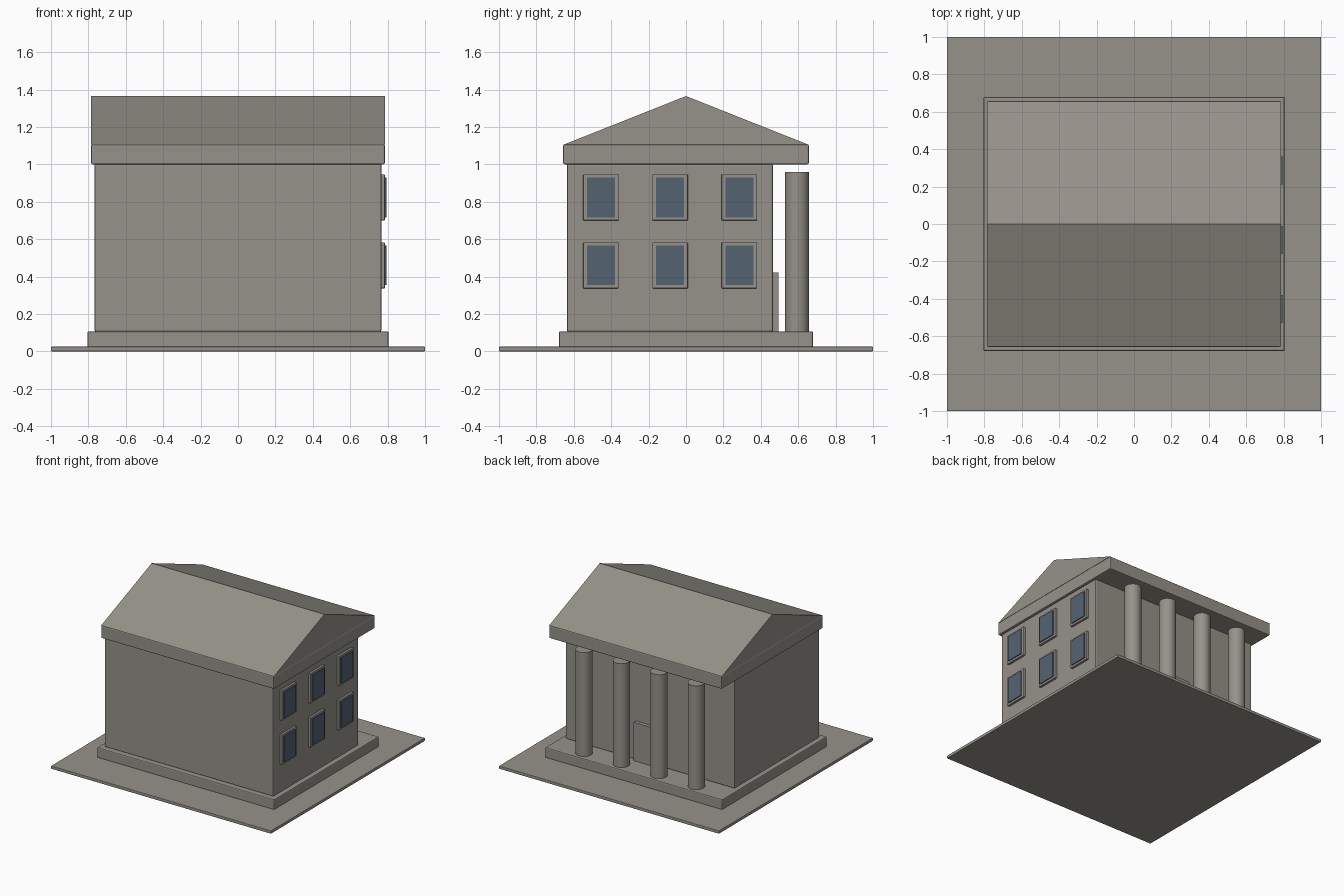
import bpy, bmesh

if "Cube" in bpy.data.objects:
    bpy.data.objects.remove(bpy.data.objects["Cube"])


def material(name, rgb):
    m = bpy.data.materials.new(name)
    m.diffuse_color = (*rgb, 1)
    m.use_nodes = True
    m.node_tree.nodes["Principled BSDF"].inputs["Base Color"].default_value = m.diffuse_color
    return m


stone = material("warm_grey_stone", (0.305, 0.288, 0.252))
glass = material("blue_grey_glass", (0.088, 0.125, 0.170))


def finish(name, bm, mat):
    bmesh.ops.recalc_face_normals(bm, faces=bm.faces)
    me = bpy.data.meshes.new(name)
    bm.to_mesh(me)
    bm.free()
    me.materials.append(mat)
    ob = bpy.data.objects.new(name, me)
    bpy.context.collection.objects.link(ob)
    return ob


def box(name, x, y, z, mat=stone, bevel=0.0):
    """Box from (min, max) ranges, with an optional small chamfer."""
    bm = bmesh.new()
    bmesh.ops.create_cube(bm, size=1)
    for v in bm.verts:
        for i, (lo, hi) in enumerate((x, y, z)):
            v.co[i] = lo if v.co[i] < 0 else hi
    if bevel:
        bmesh.ops.bevel(bm, geom=bm.edges[:], offset=bevel, segments=2,
                        profile=0.5, affect='EDGES')
    return finish(name, bm, mat)


# Base plate, plinth, main block and eaves slab
box("base_plate", (-1, 1), (-1, 1), (0, 0.025), bevel=0.004)
box("plinth", (-0.805, 0.805), (-0.68, 0.68), (0.02, 0.107), bevel=0.008)
box("main_block", (-0.767, 0.767), (-0.637, 0.465), (0.105, 1.002), bevel=0.008)
box("eaves_slab", (-0.785, 0.785), (-0.657, 0.657), (1.0, 1.107), bevel=0.008)

# Gable roof: triangle extruded along x
bm = bmesh.new()
tri = bm.faces.new([bm.verts.new((-0.785, y, z))
                    for y, z in ((-0.655, 1.105), (0.655, 1.105), (0, 1.365))])
ext = bmesh.ops.extrude_face_region(bm, geom=[tri])
bmesh.ops.translate(bm, vec=(1.57, 0, 0),
                    verts=[g for g in ext["geom"] if isinstance(g, bmesh.types.BMVert)])
finish("gable_roof", bm, stone)

# Portico columns along the back
for i in range(4):
    bm = bmesh.new()
    bmesh.ops.create_cone(bm, cap_ends=True, segments=32, radius1=0.064,
                          radius2=0.064, depth=0.857)
    bmesh.ops.translate(bm, verts=bm.verts, vec=(-0.51 + 0.34 * i, 0.594, 0.5315))
    for f in bm.faces:
        f.smooth = len(f.verts) == 4
    for e in bm.edges:
        e.smooth = all(f.smooth for f in e.link_faces)
    finish(f"column_{i + 1}", bm, stone)

# Door behind the columns
box("door", (-0.13, 0.13), (0.455, 0.495), (0.105, 0.423))

# Two rows of three windows on the right side
for r, zc in enumerate((0.46, 0.823)):
    for c in range(3):
        yc = -0.455 + 0.37 * c
        box(f"window_frame_{r}_{c}", (0.755, 0.785), (yc - 0.095, yc + 0.095),
            (zc - 0.123, zc + 0.123), bevel=0.004)
        box(f"window_glass_{r}_{c}", (0.784, 0.793), (yc - 0.075, yc + 0.075),
            (zc - 0.106, zc + 0.106), mat=glass)
